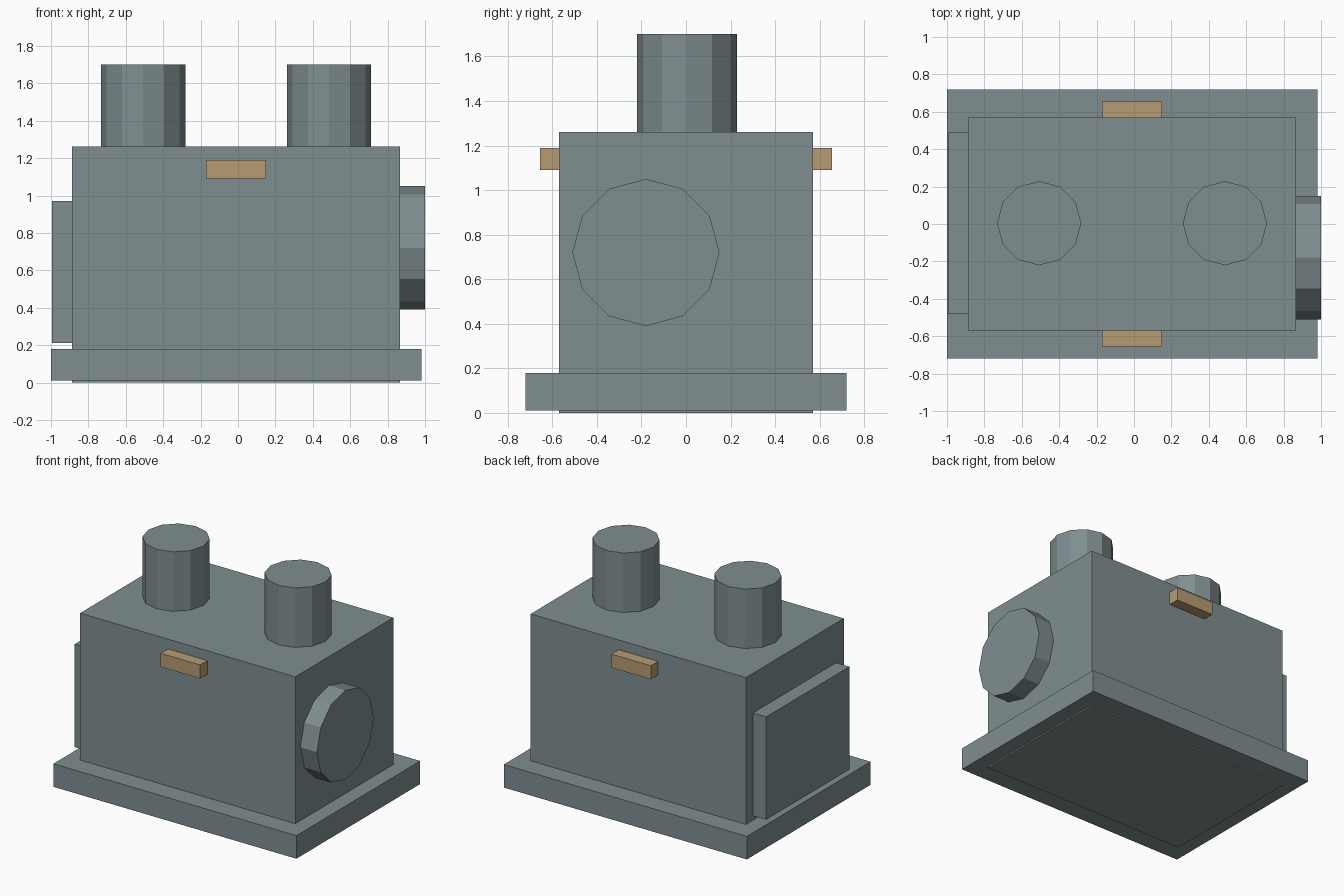
import bpy
import math

if "Cube" in bpy.data.objects:
    bpy.data.objects.remove(bpy.data.objects["Cube"])


def material(name, rgb):
    m = bpy.data.materials.new(name)
    m.diffuse_color = (*rgb, 1.0)
    m.use_nodes = True
    m.node_tree.nodes["Principled BSDF"].inputs["Base Color"].default_value = m.diffuse_color
    return m


GREY = material("slate_grey", (0.215, 0.270, 0.280))
TAN = material("tan", (0.47, 0.33, 0.175))


def finish(name, mat):
    ob = bpy.context.object
    ob.name = name
    ob.data.materials.append(mat)
    bpy.ops.object.transform_apply(location=False, rotation=True, scale=True)
    return ob


def box(name, x, y, z, mat):
    """Box from (min, max) ranges on each axis."""
    spans = (x, y, z)
    bpy.ops.mesh.primitive_cube_add(size=1, location=[(a + b) / 2 for a, b in spans])
    bpy.context.object.scale = [b - a for a, b in spans]
    return finish(name, mat)


def drum(name, radius, depth, centre, mat, rotation=(0, 0, 0)):
    """Flat-faced twelve-sided cylinder."""
    bpy.ops.mesh.primitive_cylinder_add(vertices=12, radius=radius, depth=depth,
                                        location=centre, rotation=rotation)
    return finish(name, mat)


# Main housing and the wider foot plate around it
box("housing", (-0.887, 0.866), (-0.57, 0.57), (0.0, 1.262), GREY)
box("base_plate", (-1.0, 0.98), (-0.72, 0.72), (0.01, 0.18), GREY)

# Access panel on the left side
box("side_panel", (-0.995, -0.86), (-0.48, 0.488), (0.212, 0.97), GREY)

# Round cover on the right side
drum("side_cover", 0.33, 0.16, (0.92, -0.18, 0.72), GREY, (0, math.pi / 2, 0))

# Two stacks on top
for side, x in (("left", -0.507), ("right", 0.486)):
    drum(side + "_stack", 0.225, 0.46, (x, 0.004, 1.47), GREY)

# Tan lugs, front and back
for side, y in (("front", (-0.655, -0.56)), ("back", (0.56, 0.655))):
    box(side + "_lug", (-0.172, 0.15), y, (1.09, 1.19), TAN)
